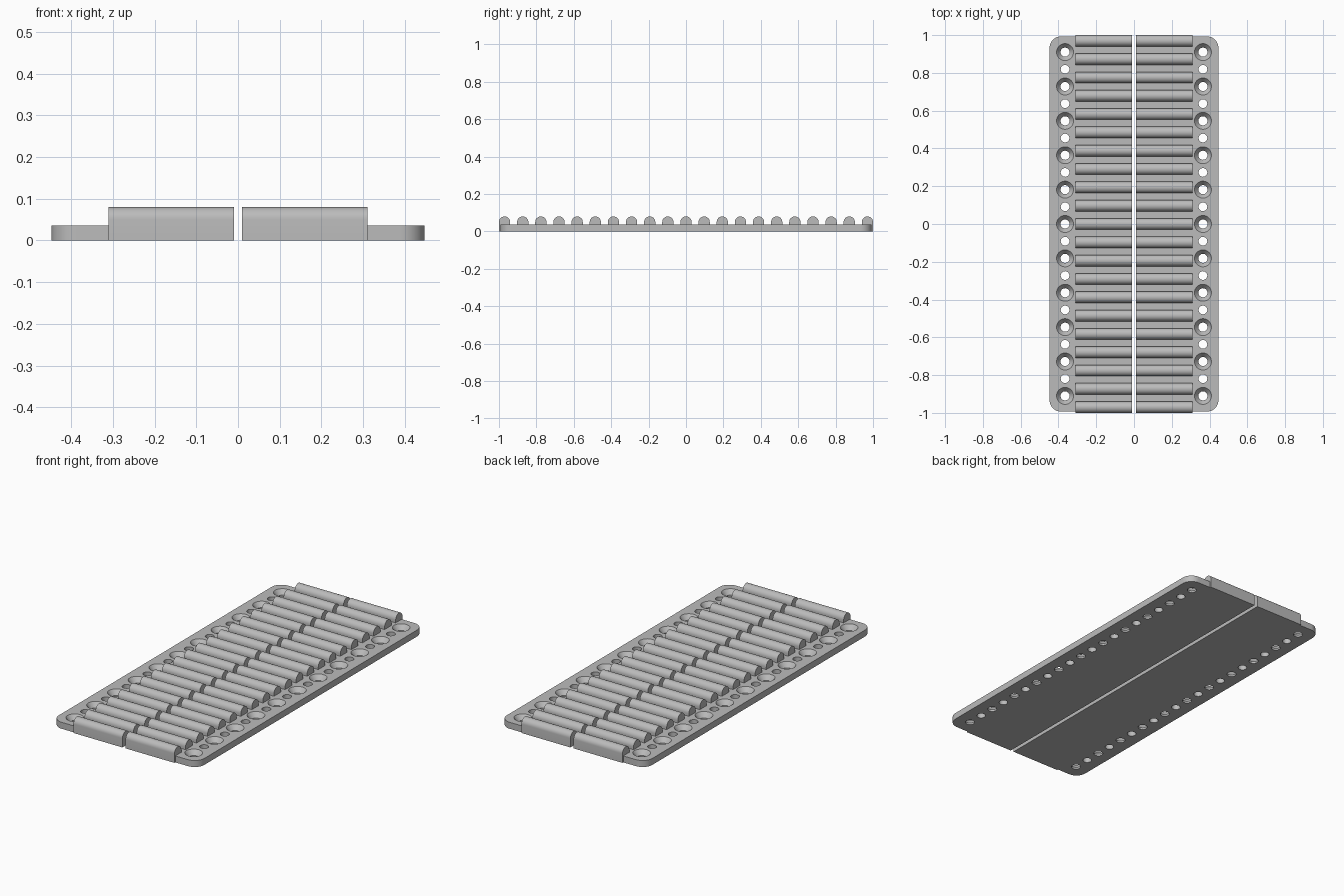
import bpy, bmesh, math

cube = bpy.data.objects.get("Cube")
if cube:
    bpy.data.objects.remove(cube, do_unlink=True)

THICK, INNER, SHOULDER, OUTER = 0.036, 0.01, 0.31, 0.447
FLANGE_Y, CORNER = 0.993, 0.06
RIBS, RIB_R, RIB_Z, RIB_PITCH = 21, 0.03, 0.05, 0.097
HOLES, HOLE_X, HOLE_PITCH = 21, 0.365, 0.091

grey = bpy.data.materials.new("grey")
grey.use_nodes = True
colour = (0.5, 0.5, 0.5, 1)
grey.diffuse_color = colour
grey.node_tree.nodes["Principled BSDF"].inputs["Base Color"].default_value = colour


def make_object(name, bm):
    bmesh.ops.recalc_face_normals(bm, faces=bm.faces)
    mesh = bpy.data.meshes.new(name)
    bm.to_mesh(mesh)
    bm.free()
    mesh.materials.append(grey)
    obj = bpy.data.objects.new(name, mesh)
    bpy.context.collection.objects.link(obj)
    return obj


def smooth(obj):
    bpy.ops.object.select_all(action="DESELECT")
    obj.select_set(True)
    bpy.context.view_layer.objects.active = obj
    bpy.ops.object.shade_smooth_by_angle(angle=math.radians(30))


def prism(name, points, offset):
    """Extrude a closed outline along an offset."""
    bm = bmesh.new()
    face = bm.faces.new([bm.verts.new(p) for p in points])
    new = bmesh.ops.extrude_face_region(bm, geom=[face], use_keep_orig=True)["geom"]
    bmesh.ops.translate(bm, vec=offset,
                        verts=[g for g in new if isinstance(g, bmesh.types.BMVert)])
    return make_object(name, bm)


def lathe(bm, x, y, profile, sides=32):
    """Add a capped solid of revolution about a vertical axis."""
    rings = []
    for r, z in profile:
        rings.append([bm.verts.new((x + r * math.cos(math.tau * i / sides),
                                    y + r * math.sin(math.tau * i / sides), z))
                      for i in range(sides)])
    for low, high in zip(rings, rings[1:]):
        for i in range(sides):
            j = (i + 1) % sides
            bm.faces.new((low[i], low[j], high[j], high[i]))
    bm.faces.new(rings[0])
    bm.faces.new(rings[-1])


def ribbed_profile(x):
    """Side outline: flat underside, row of round-topped ribs."""
    points = [(x, 1, 0), (x, -1, 0)]
    for n in range(RIBS):
        y = (n - (RIBS - 1) / 2) * RIB_PITCH
        if n:
            points.append((x, y - RIB_R, THICK))
        for k in range(17):
            a = math.pi * (1 - k / 16)
            points.append((x, y + RIB_R * math.cos(a), RIB_Z + RIB_R * math.sin(a)))
        if n < RIBS - 1:
            points.append((x, y + RIB_R, THICK))
    return points


def flange_outline(side):
    """Plan outline with two rounded outer corners."""
    points = [(side * SHOULDER, FLANGE_Y, 0), (side * SHOULDER, -FLANGE_Y, 0)]
    for sy, start in ((-1, -90), (1, 0)):
        for k in range(13):
            a = math.radians(start + 90 * k / 12)
            points.append((side * (OUTER - CORNER + CORNER * math.cos(a)),
                           sy * (FLANGE_Y - CORNER) + CORNER * math.sin(a), 0))
    return points


SMALL = [(0.023, -0.02), (0.023, 0.06)]
COUNTERSUNK = [(0.024, -0.02), (0.024, 0.01), (0.045, THICK), (0.045, 0.06)]

for label, side in (("left", 1), ("right", -1)):
    # Ribbed centre panel
    panel = prism(label + "_ribbed_panel", ribbed_profile(side * INNER),
                  (side * (SHOULDER - INNER), 0, 0))
    smooth(panel)

    # Mounting flange with alternating countersunk and plain holes
    flange = prism(label + "_flange", flange_outline(side), (0, 0, THICK))
    bm = bmesh.new()
    for n in range(HOLES):
        lathe(bm, side * HOLE_X, (n - (HOLES - 1) / 2) * HOLE_PITCH,
              SMALL if n % 2 else COUNTERSUNK)
    cutter = make_object(label + "_hole_cutter", bm)
    cut = flange.modifiers.new("holes", "BOOLEAN")
    cut.operation = "DIFFERENCE"
    cut.solver = "EXACT"
    cut.object = cutter
    bpy.ops.object.select_all(action="DESELECT")
    bpy.context.view_layer.objects.active = flange
    flange.select_set(True)
    bpy.ops.object.modifier_apply(modifier=cut.name)
    bpy.data.objects.remove(cutter, do_unlink=True)
    smooth(flange)
